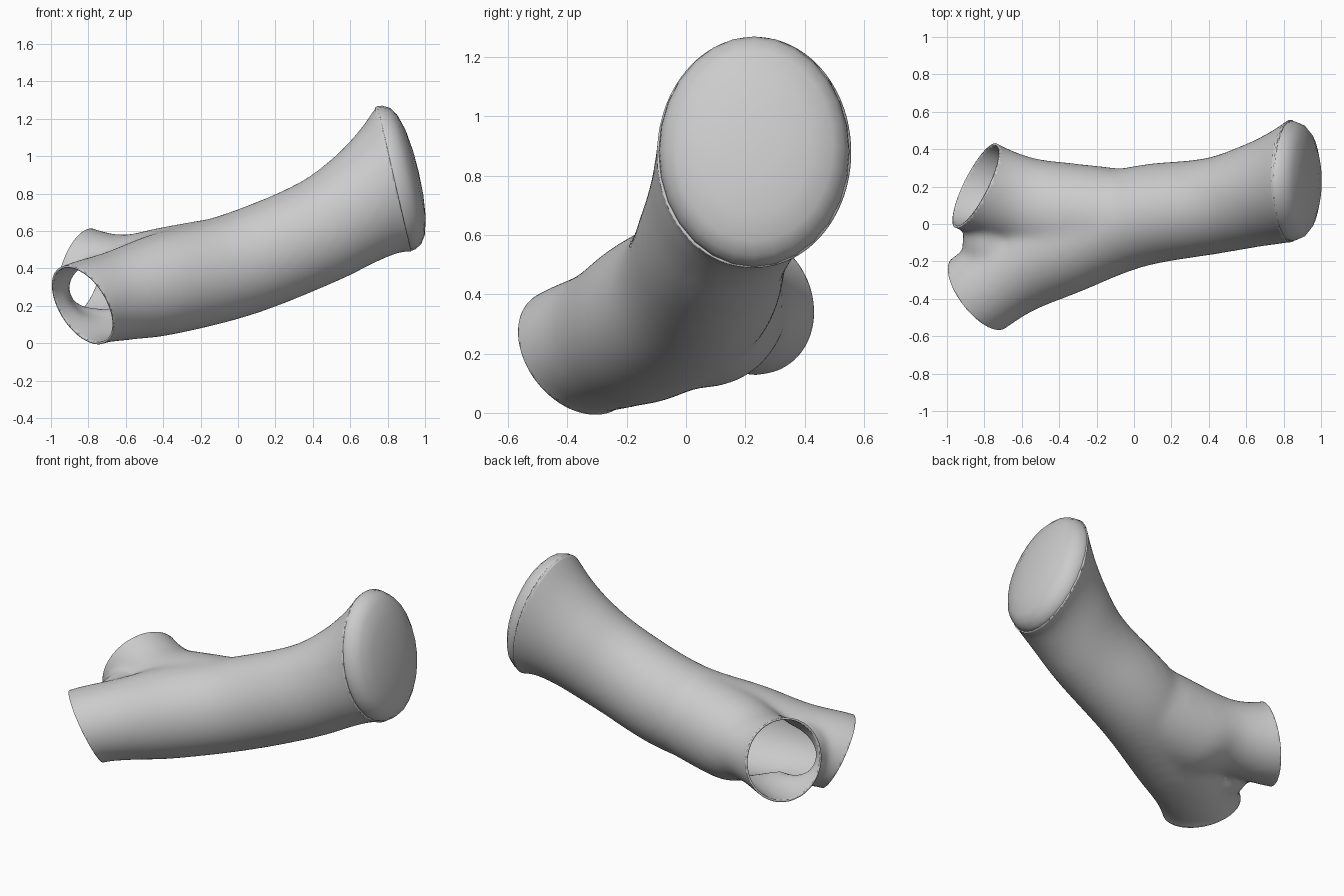
import bpy, bmesh, math
from mathutils import Vector

if "Cube" in bpy.data.objects:
    bpy.data.objects.remove(bpy.data.objects["Cube"])

grey = bpy.data.materials.new("light_grey")
grey.use_nodes = True
grey.diffuse_color = (0.6, 0.6, 0.6, 1)
grey.node_tree.nodes["Principled BSDF"].inputs["Base Color"].default_value = (0.6, 0.6, 0.6, 1)

SEG = 48


def ring(bm, centre, normal, half_v, half_u, seg=SEG):
    """Ellipse of vertices; half_v is the horizontal half-width, half_u the other."""
    n = Vector(normal).normalized()
    v = Vector((0, 0, 1)).cross(n).normalized()
    u = n.cross(v)
    c = Vector(centre)
    return [bm.verts.new(c + v * half_v * math.cos(a) + u * half_u * math.sin(a))
            for a in (2 * math.pi * i / seg for i in range(seg))]


def bridge(bm, a, b):
    for i in range(len(a)):
        j = (i + 1) % len(a)
        bm.faces.new((a[i], a[j], b[j], b[i]))


def spline(rows, steps=6):
    """Catmull-Rom through rows of section values."""
    out = []
    for i in range(len(rows) - 1):
        p0, p1 = rows[max(i - 1, 0)], rows[i]
        p2, p3 = rows[i + 1], rows[min(i + 2, len(rows) - 1)]
        for s in range(steps):
            t = s / steps
            out.append([0.5 * (2 * b + (c - a) * t + (2 * a - 5 * b + 4 * c - d) * t * t
                               + (3 * b - a - 3 * c + d) * t ** 3)
                        for a, b, c, d in zip(p0, p1, p2, p3)])
    return out + [list(rows[-1])]


def loft(bm, rows):
    rings = [ring(bm, r[:3], r[5:], r[3], r[4]) for r in spline(rows)]
    for a, b in zip(rings, rings[1:]):
        bridge(bm, a, b)
    bm.faces.new(rings[0])
    bm.faces.new(rings[-1])


# Sections: centre, horizontal half-width, other half-width, direction
trunk = [
    (0.935, 0.27, 0.92, 0.37, 0.46, 0.97, 0.0, 0.225),
    (0.835, 0.23, 0.88, 0.328, 0.402, 0.97, 0.0, 0.225),
    (0.755, 0.19, 0.81, 0.298, 0.345, 0.93, 0.1, 0.30),
    (0.63, 0.15, 0.715, 0.275, 0.302, 0.90, 0.15, 0.40),
    (0.41, 0.095, 0.585, 0.258, 0.282, 0.90, 0.15, 0.40),
    (0.0, 0.035, 0.42, 0.270, 0.280, 0.93, 0.15, 0.32),
    (-0.40, -0.12, 0.315, 0.268, 0.275, 0.90, 0.35, 0.18),
    (-0.65, -0.25, 0.25, 0.243, 0.243, 0.83, 0.50, 0.25),
    (-0.83, -0.37, 0.205, 0.237, 0.237, 0.71, 0.545, 0.447),
    (-0.98, -0.48, 0.12, 0.24, 0.24, 0.71, 0.545, 0.447),
]
side_branch = [
    (0.0, 0.035, 0.42, 0.26, 0.27, 0.93, 0.15, 0.32),
    (-0.40, 0.06, 0.35, 0.272, 0.268, 0.98, -0.10, 0.10),
    (-0.62, 0.13, 0.365, 0.238, 0.215, 0.94, -0.30, 0.0),
    (-0.845, 0.205, 0.37, 0.253, 0.253, 0.865, -0.43, -0.26),
    (-0.99, 0.28, 0.41, 0.28, 0.28, 0.865, -0.43, -0.26),
]

bm = bmesh.new()
loft(bm, trunk)
loft(bm, side_branch)
# Web filling the fork between the outlets
web = bmesh.ops.create_icosphere(bm, subdivisions=3, radius=0.17)
bmesh.ops.translate(bm, verts=web["verts"], vec=(-0.75, -0.10, 0.29))
bmesh.ops.recalc_face_normals(bm, faces=bm.faces)
mesh = bpy.data.meshes.new("forked_tube")
bm.to_mesh(mesh)
bm.free()
tube = bpy.data.objects.new("forked_tube", mesh)
bpy.context.collection.objects.link(tube)

# Fuse and soften the joined tubes
remesh = tube.modifiers.new("fuse", 'REMESH')
remesh.mode = 'VOXEL'
remesh.voxel_size = 0.018
soften = tube.modifiers.new("soften", 'SMOOTH')
soften.factor = 0.5
soften.iterations = 30
fused = bpy.data.meshes.new_from_object(
    tube.evaluated_get(bpy.context.evaluated_depsgraph_get()))
tube.modifiers.clear()

# Trim the three ends to clean planes
bm = bmesh.new()
bm.from_mesh(fused)
for row in (trunk[1], trunk[-2], side_branch[-2]):
    n = Vector(row[5:]).normalized()
    n = n if row[0] > 0 else -n
    bmesh.ops.bisect_plane(bm, geom=bm.verts[:] + bm.edges[:] + bm.faces[:], dist=1e-5,
                           plane_co=row[:3], plane_no=n, clear_outer=True)
bm.to_mesh(mesh)
bm.free()
mesh.materials.clear()
mesh.materials.append(grey)
wall = tube.modifiers.new("wall", 'SOLIDIFY')
wall.thickness = 0.012
wall.offset = -1

# Domed end cap: rim scale and height along the cap axis
axis = Vector((0.974, 0, 0.225)).normalized()
base = Vector((0.835, 0.23, 0.88))
bm = bmesh.new()
rings = [ring(bm, base + axis * h, axis, 0.322 * s, 0.398 * s, 28)
         for s, h in ((0.985, -0.015), (1.0, 0.0), (0.99, 0.025), (0.94, 0.062),
                      (0.83, 0.092), (0.6, 0.118), (0.3, 0.132))]
for a, b in zip(rings, rings[1:]):
    bridge(bm, a, b)
tip = bm.verts.new(base + axis * 0.136)
last = rings[-1]
for i in range(len(last)):
    bm.faces.new((last[i], last[(i + 1) % len(last)], tip))
bmesh.ops.recalc_face_normals(bm, faces=bm.faces)
cap_mesh = bpy.data.meshes.new("end_cap")
bm.to_mesh(cap_mesh)
bm.free()
cap_mesh.materials.append(grey)
cap = bpy.data.objects.new("end_cap", cap_mesh)
bpy.context.collection.objects.link(cap)

# Smooth shading with sharp rims
for ob in (tube, cap):
    bpy.ops.object.select_all(action='DESELECT')
    ob.select_set(True)
    bpy.context.view_layer.objects.active = ob
    bpy.ops.object.shade_smooth_by_angle(angle=math.radians(40))
